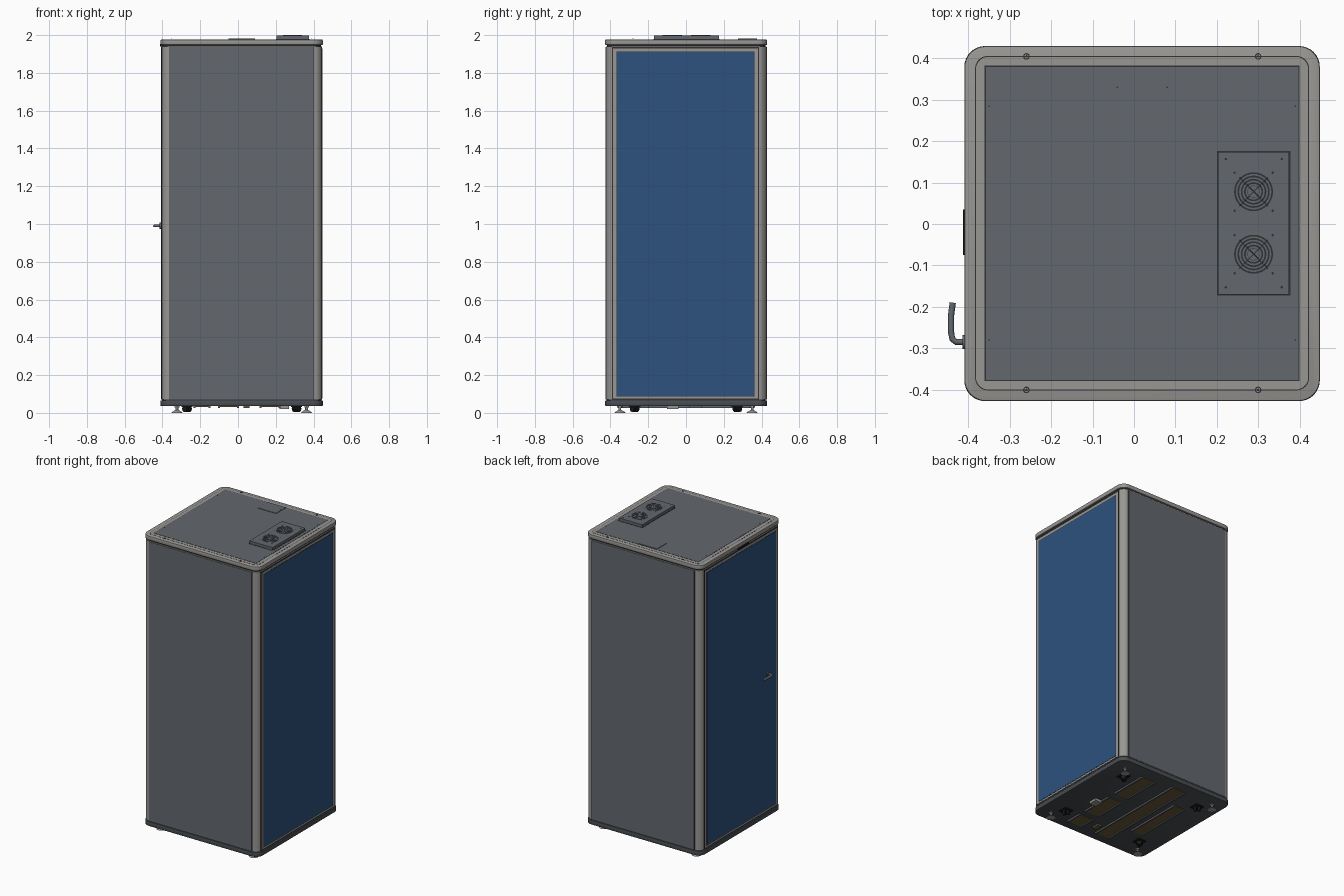
import bpy, bmesh, math
from mathutils import Matrix, Vector

if "Cube" in bpy.data.objects:
    bpy.data.objects.remove(bpy.data.objects["Cube"], do_unlink=True)


def material(name, *rgb):
    m = bpy.data.materials.new(name)
    m.use_nodes = True
    m.diffuse_color = (*rgb, 1)
    m.node_tree.nodes["Principled BSDF"].inputs["Base Color"].default_value = (*rgb, 1)
    return m


ALU = material("light aluminium", 0.32, 0.31, 0.295)
PANEL = material("slate grey panel", 0.125, 0.14, 0.158)
BLUE = material("blue glass", 0.026, 0.084, 0.205)
BASE = material("dark grey plinth", 0.065, 0.075, 0.085)
BLACK = material("black rubber", 0.01, 0.01, 0.011)
SEAM = material("dark seam", 0.03, 0.032, 0.035)
WOOD = material("brown board", 0.15, 0.095, 0.04)


def finish(name, bm, mat):
    me = bpy.data.meshes.new(name)
    bmesh.ops.recalc_face_normals(bm, faces=bm.faces)
    bm.to_mesh(me)
    bm.free()
    ob = bpy.data.objects.new(name, me)
    me.materials.append(mat)
    bpy.context.collection.objects.link(ob)
    bpy.ops.object.select_all(action='DESELECT')
    bpy.context.view_layer.objects.active = ob
    ob.select_set(True)
    bpy.ops.object.shade_smooth_by_angle(angle=math.radians(35))
    return ob


def box(name, x, y, z, mat, radius=0, edge=0):
    """Box from (min, max) ranges; radius rounds upright corners, edge the rims."""
    bm = bmesh.new()
    size = [b - a for a, b in (x, y, z)]
    mid = [(a + b) / 2 for a, b in (x, y, z)]
    bmesh.ops.create_cube(bm, size=1, matrix=Matrix.Translation(mid) @ Matrix.Diagonal((*size, 1)))
    if radius:
        up = [e for e in bm.edges if abs(e.verts[0].co.z - e.verts[1].co.z) > 1e-4]
        bmesh.ops.bevel(bm, geom=up, offset=radius, segments=8, profile=0.5, affect='EDGES')
    if edge:
        rim = [e for e in bm.edges if abs(e.verts[0].co.z - e.verts[1].co.z) < 1e-4
               and len(e.link_faces) == 2 and e.calc_face_angle() > 1]
        bmesh.ops.bevel(bm, geom=rim, offset=edge, segments=2, profile=0.5, affect='EDGES')
    return finish(name, bm, mat)


def cylinder(name, loc, r, depth, mat, axis='Z', r2=None, turn=0, sides=24):
    bm = bmesh.new()
    rot = {'Z': Matrix(), 'X': Matrix.Rotation(math.pi / 2, 4, 'Y'),
           'Y': Matrix.Rotation(math.pi / 2, 4, 'X')}[axis]
    bmesh.ops.create_cone(bm, cap_ends=True, segments=sides, radius1=r, radius2=r if r2 is None else r2,
                          depth=depth, matrix=Matrix.Translation(loc) @ Matrix.Rotation(turn, 4, 'Z') @ rot)
    return finish(name, bm, mat)


def ring(name, loc, r, width, depth, mat):
    """Flat circular ring."""
    bm = bmesh.new()
    n = 32
    loops = []
    for rad, z in ((r, 0), (r, depth), (r - width, depth), (r - width, 0)):
        loops.append([bm.verts.new(Vector(loc) + Vector((rad * math.cos(math.tau * i / n),
                      rad * math.sin(math.tau * i / n), z))) for i in range(n)])
    for k in range(4):
        a, b = loops[k], loops[(k + 1) % 4]
        for i in range(n):
            bm.faces.new((a[i], a[(i + 1) % n], b[(i + 1) % n], b[i]))
    return finish(name, bm, mat)


CX = 0.02  # middle of the cabin

# Cabin shell, plinth and roof cap
box("plinth", (-0.41, 0.449), (-0.428, 0.43), (0.036, 0.066), BASE, 0.05, 0.004)
box("plinth_seam", (-0.402, 0.441), (-0.42, 0.422), (0.064, 0.072), SEAM, 0.045)
box("cabin_shell", (-0.406, 0.445), (-0.424, 0.426), (0.07, 1.94), ALU, 0.045)
box("roof_seam", (-0.4, 0.439), (-0.418, 0.42), (1.938, 1.95), SEAM, 0.045)
box("roof_cap", (-0.41, 0.449), (-0.428, 0.43), (1.948, 1.976), ALU, 0.052, 0.004)

# Front and back wall panels with their seams
for name, wall, s in (("front", -0.424, -1), ("back", 0.426, 1)):
    for part, grow, thick, mat in (("seam", 0.003, 0.0008, SEAM), ("panel", 0, 0.002, PANEL)):
        box(f"{name}_{part}", (-0.36 - grow, 0.4 + grow), sorted((wall - s * 0.004, wall + s * thick)),
            (0.072, 1.936), mat)

# Left window and right door: seam, frame, gasket and glass, stacked as thin plates
for name, wall, s in (("window", 0.445, 1), ("door", -0.406, -1)):
    layers = (("seam", 0.39, 0.0715, 1.937, 0.0006, SEAM), ("frame", 0.383, 0.077, 1.928, 0.0015, ALU),
              ("gasket", 0.366, 0.086, 1.914, 0.002, SEAM), ("glass", 0.362, 0.09, 1.91, 0.0028, BLUE))
    for part, half, low, high, thick, mat in layers:
        box(f"{name}_{part}", sorted((wall - s * 0.004, wall + s * thick)),
            (-0.003 - half, -0.003 + half), (low, high), mat)

# Closer slot above the door
box("door_slot", (-0.413, -0.4), (-0.075, 0.035), (1.94, 1.952), BLACK)

# Door lever
cylinder("handle_rose", (-0.411, -0.285, 0.99), 0.017, 0.008, PANEL, 'X')
curve = bpy.data.curves.new("door_handle", 'CURVE')
curve.dimensions = '3D'
curve.bevel_depth = 0.0075
curve.bevel_resolution = 3
curve.use_fill_caps = True
path = curve.splines.new('POLY')
points = [(-0.408, -0.285), (-0.43, -0.285), (-0.439, -0.278), (-0.442, -0.262), (-0.442, -0.22), (-0.438, -0.19)]
path.points.add(len(points) - 1)
for p, (x, y) in zip(path.points, points):
    p.co = (x, y, 0.99, 1)
curve.materials.append(PANEL)
handle = bpy.data.objects.new("door_handle", curve)
bpy.context.collection.objects.link(handle)

# Roof panel, trim line, hatch plate and screws
box("roof_trim_line", (-0.384, 0.423), (-0.402, 0.406), (1.974, 1.9764), SEAM, 0.03)
box("roof_trim", (-0.382, 0.421), (-0.4, 0.404), (1.974, 1.9768), ALU, 0.03)
box("roof_panel_seam", (-0.361, 0.4), (-0.38, 0.383), (1.974, 1.9772), SEAM)
box("roof_panel", (-0.358, 0.397), (-0.377, 0.38), (1.974, 1.978), PANEL)
box("roof_hatch", (-0.05, 0.09), (0.275, 0.377), (1.977, 1.981), PANEL)
for x in (-0.26, 0.3):
    for y in (-0.401, 0.405):
        ring("roof_bolt_ring", (x, y, 1.976), 0.008, 0.003, 0.002, SEAM)
        cylinder("roof_bolt", (x, y, 1.977), 0.003, 0.002, SEAM)
screws = [(x, y) for x in (-0.35, 0.39) for y in (-0.28, 0.285)] + [(-0.04, 0.33), (0.08, 0.33)]
for x, y in screws:
    cylinder("roof_screw", (x, y, 1.98), 0.002, 0.003, SEAM, sides=10)

# Fan housing with two guarded fans
box("fan_housing_seam", (0.2, 0.378), (-0.173, 0.177), (1.977, 1.979), SEAM)
box("fan_housing", (0.203, 0.375), (-0.17, 0.174), (1.977, 1.997), PANEL)
for x in (0.222, 0.357):
    for y in (-0.153, 0.157):
        cylinder("housing_screw", (x, y, 1.997), 0.003, 0.002, SEAM, sides=10)
for y in (-0.073, 0.078):
    cylinder("fan_recess", (0.289, y, 1.9968), 0.051, 0.001, SEAM, sides=32)
    cylinder("fan_hub", (0.289, y, 1.998), 0.014, 0.002, PANEL)
    for i in range(5):
        ring("fan_guard_ring", (0.289, y, 1.9972), 0.051 - i * 0.008, 0.004, 0.0022, PANEL)
    for turn in (math.pi / 4, -math.pi / 4):
        cylinder("fan_guard_bar", (0.289, y, 1.9988), 0.0012, 0.1, BASE, 'X', turn=turn, sides=8)
    for sx in (-1, 1):
        for sy in (-1, 1):
            cylinder("fan_screw", (0.289 + sx * 0.046, y + sy * 0.046, 1.997), 0.003, 0.002, SEAM, sides=10)

# Levelling feet and swivel castors at each corner
for sx in (-1, 1):
    for sy in (-1, 1):
        x, y = CX + sx * 0.343, sy * 0.35
        cylinder("foot_pad", (x, y, 0.004), 0.03, 0.008, ALU, r2=0.022)
        cylinder("foot_cone", (x, y, 0.012), 0.02, 0.008, ALU, r2=0.008)
        cylinder("foot_stem", (x, y, 0.026), 0.007, 0.024, ALU)
        cylinder("foot_nut", (x, y, 0.033), 0.014, 0.008, ALU, sides=6)
        x, y, turn = CX + sx * 0.29, sy * 0.272, sx * sy * math.pi / 4
        box("castor_plate", (x - 0.03, x + 0.03), (y - 0.03, y + 0.03), (0.031, 0.037), BLACK)
        for k in (-1, 1):
            off = Matrix.Rotation(turn, 3, 'Z') @ Vector((k * 0.012, 0, 0))
            cylinder("castor_wheel", (x + off.x, y + off.y, 0.022), 0.017, 0.014, BLACK, 'X', turn=turn)

# Boards and rails under the plinth
boards = [((0.12, 0.22), (0.08, 0.34)), ((0.12, 0.22), (-0.2, 0.02)), ((0.12, 0.22), (-0.36, -0.25)),
          ((-0.1, 0.0), (-0.36, 0.36)), ((-0.23, -0.15), (-0.2, 0.2))]
for x, y in boards:
    box("underside_board", x, y, (0.032, 0.037), WOOD)
    for edge in x:
        box("underside_rail", (edge - 0.005, edge + 0.005), y, (0.026, 0.037), PANEL)
box("cable_box", (0.22, 0.27), (-0.1, -0.04), (0.02, 0.037), ALU)
box("cable_clip", (0.03, 0.06), (-0.32, -0.27), (0.025, 0.037), WOOD)
